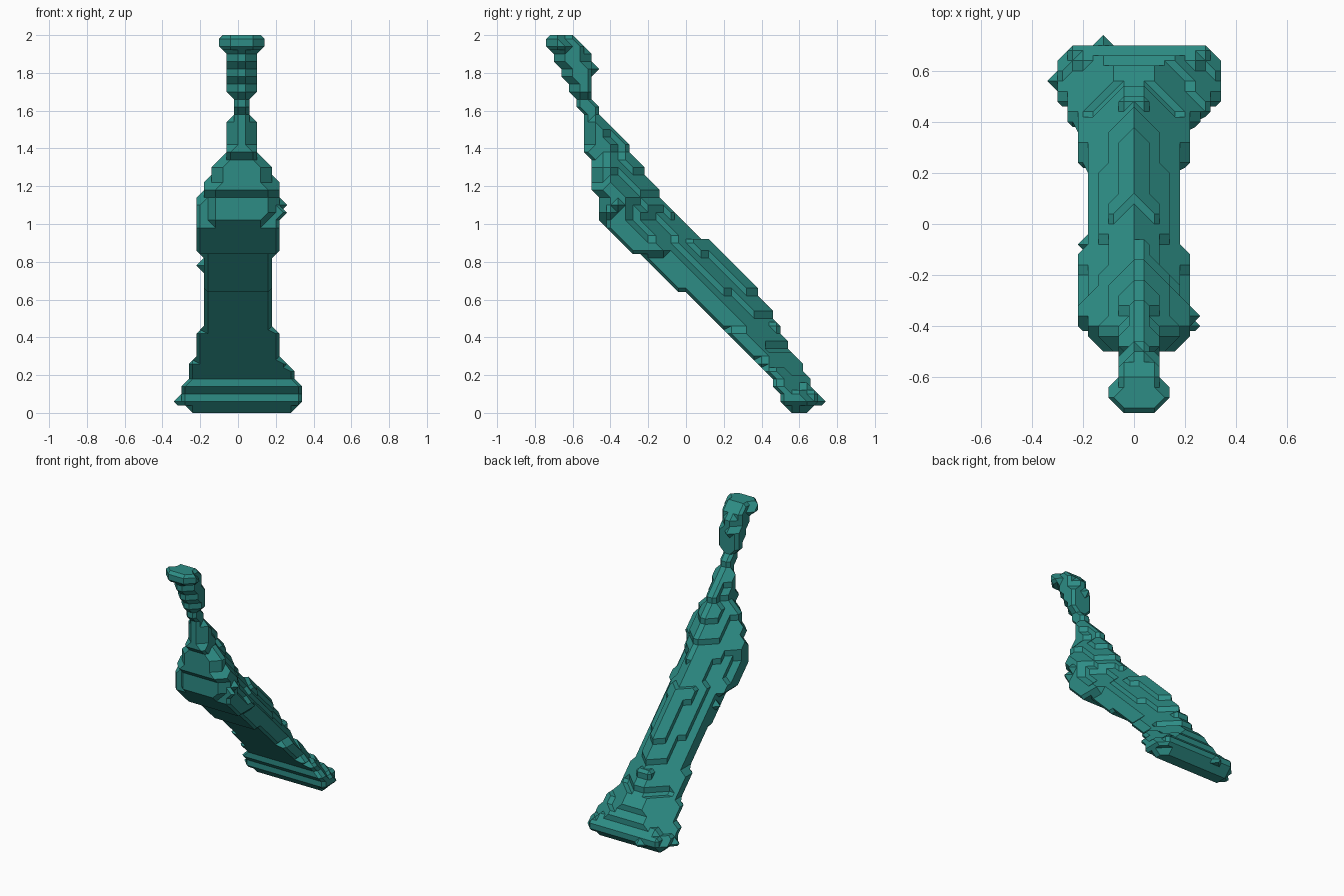
import bpy
import bmesh
from itertools import product
from mathutils import Vector
from mathutils.geometry import normal

cube = bpy.data.objects.get("Cube")
if cube:
    bpy.data.objects.remove(cube, do_unlink=True)

CELL = 0.04

# Outline rows: height, front y, back y, half width, centre x, width kept at the back
FOOT = [(0, .58, .66, .26, 0, 1), (.06, .5, .71, .32, .02, .9),
        (.11, .5, .69, .32, .02, .75), (.14, .46, .68, .32, .02, .65),
        (.19, .45, .64, .28, .02, .5)]
SHAFT = [(.3, .34, .58, .23, 0, .3), (.41, .23, .52, .21, 0, .15),
         (.5, .14, .48, .19, 0, .12), (.64, 0, .38, .19, 0, .12),
         (.65, -.05, .39, .19, 0, .12), (.84, -.24, .2, .19, 0, .12)]
CHEST = [(.85, -.29, .19, .22, 0, .12), (.92, -.36, .12, .22, 0, .12),
         (.93, -.37, .07, .22, 0, .12), (1.02, -.46, -.02, .22, 0, .12),
         (1.1, -.46, -.1, .235, .01, .12), (1.19, -.49, -.15, .2, .02, .15),
         (1.36, -.5, -.28, .12, .02, .25)]
NECK = [(1.4, -.54, -.3, .085, .02, .3), (1.54, -.54, -.42, .085, .02, .5),
        (1.58, -.54, -.46, .045, .02, 1), (1.68, -.61, -.5, .045, .02, 1)]
HEAD = [(1.72, -.62, -.5, .085, .02, .8), (1.9, -.7, -.5, .085, .02, .6),
        (1.94, -.74, -.53, .125, .02, .4), (2, -.73, -.58, .125, .02, .4)]
ROWS = FOOT + SHAFT + CHEST + NECK + HEAD

# Small knobs on the rough surface
KNOBS = [(-.32, .56, .06), (-.12, .72, .06), (0, -.48, 1.82),
         (.24, -.4, 1.06), (-.2, -.08, .78)]


def outline(z):
    """Blend the two outline rows around a height."""
    for low, high in zip(ROWS, ROWS[1:]):
        if low[0] <= z <= high[0]:
            f = (z - low[0]) / (high[0] - low[0])
            return [a + (b - a) * f for a, b in zip(low, high)][1:]


def solid_cells():
    """Fill a grid: flat underside, straight flanks, ridged back."""
    cells = set()
    for k in range(50):
        z = (k + .5) * CELL
        front, back, half, centre, keep = outline(z)
        rows = [j for j in range(-19, 20) if front < j * CELL < back]
        for depth, j in enumerate(rows):
            t = (depth + .5) / len(rows)
            width = half * (1 - (1 - keep) * max(0, t - .33) / .67)
            # Round the front corners of the chest, neck and head
            if z > 1 and depth < 2:
                width = min(width, half * (.7 + .25 * depth))
            for i in range(-9, 10):
                if abs(i * CELL - centre) < max(width, .03):
                    cells.add((i, j, k))
    for x, y, z in KNOBS:
        cells.add((round(x / CELL), round(y / CELL), round(z / CELL - .5)))
    return cells


def cube_sides():
    """Corner loops of a unit cube's six sides, all wound outward."""
    for axis, side in product(range(3), (0, 1)):
        loop = []
        for u, v in ((0, 0), (1, 0), (1, 1), (0, 1)):
            corner = [0, 0, 0]
            corner[axis] = side
            corner[(axis + 1) % 3] = u
            corner[(axis + 2) % 3] = v
            loop.append(tuple(corner))
        yield loop if side else loop[::-1]


SIDES = list(cube_sides())


def cell_loops(base, cells):
    """Polygons that cut one grid cube between solid and empty corners."""
    follow = {}
    for side in SIDES:
        pts = [tuple(b + c for b, c in zip(base, corner)) for corner in side]
        start = None
        # Two laps, so a solid run that wraps round the side is closed
        for n in range(8):
            a, b = pts[n % 4], pts[(n + 1) % 4]
            middle = tuple(p + q for p, q in zip(a, b))
            if a not in cells and b in cells:
                start = middle
            elif a in cells and b not in cells and start:
                follow[start] = middle
    while follow:
        point = next(iter(follow))
        loop = []
        while point in follow:
            loop.append(point)
            point = follow.pop(point)
        yield loop


def flattest_fan(loop):
    """Triangle fan over a loop that has the fewest different slopes."""
    fans = []
    for n in range(len(loop)):
        turned = loop[n:] + loop[:n]
        fans.append([(turned[0], b, c) for b, c in zip(turned[1:], turned[2:])])

    def slopes(fan):
        return len({tuple(round(c, 2) + 0.0 for c in normal([Vector(p) for p in tri]))
                    for tri in fan})
    return min(fans, key=slopes)


def build(name, cells, material):
    bm = bmesh.new()
    verts = {}

    def vert(key):
        if key not in verts:
            x, y, z = (c * CELL / 2 for c in key)
            verts[key] = bm.verts.new((x, y, z + CELL / 2))
        return verts[key]

    cubes = {tuple(c - o for c, o in zip(cell, offset))
             for cell in cells for offset in product((0, 1), repeat=3)}
    for base in sorted(cubes):
        for loop in cell_loops(base, cells):
            for tri in flattest_fan(loop):
                bm.faces.new([vert(key) for key in tri])
    bmesh.ops.recalc_face_normals(bm, faces=bm.faces[:])
    # Merge coplanar pieces into clean flat facets
    bmesh.ops.dissolve_limit(bm, angle_limit=.01, verts=bm.verts[:], edges=bm.edges[:])
    mesh = bpy.data.meshes.new(name)
    bm.to_mesh(mesh)
    bm.free()
    mesh.materials.append(material)
    obj = bpy.data.objects.new(name, mesh)
    bpy.context.collection.objects.link(obj)


# Single teal colour
teal = bpy.data.materials.new("teal")
teal.use_nodes = True
colour = (.026, .265, .235, 1)
teal.diffuse_color = colour
teal.node_tree.nodes["Principled BSDF"].inputs["Base Color"].default_value = colour

build("leaning_carved_figure", solid_cells(), teal)
